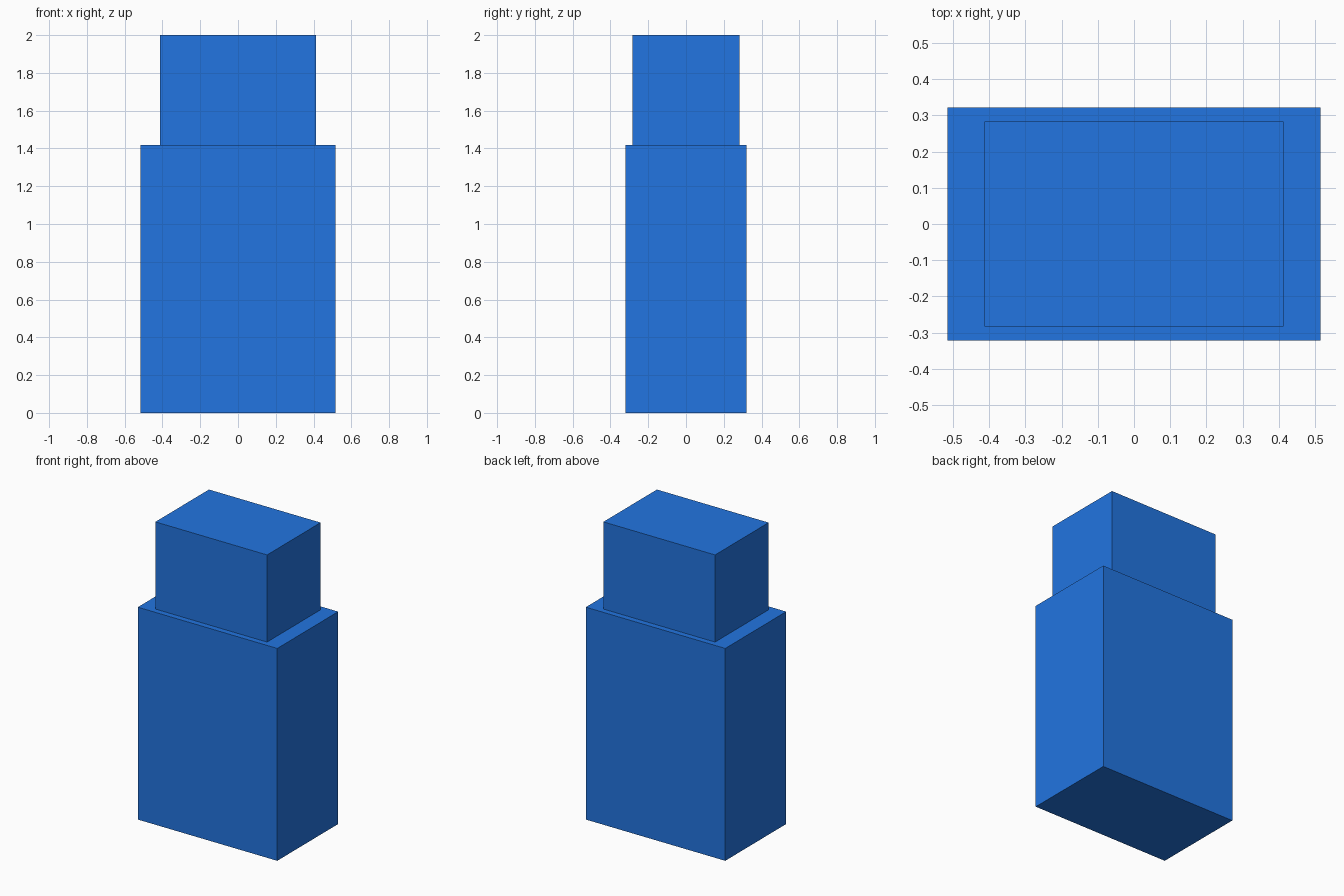
import bpy

if "Cube" in bpy.data.objects:
    bpy.data.objects.remove(bpy.data.objects["Cube"])

blue = bpy.data.materials.new("blue")
blue.diffuse_color = (0.016, 0.178, 0.75, 1.0)
blue.use_nodes = True
blue.node_tree.nodes["Principled BSDF"].inputs["Base Color"].default_value = blue.diffuse_color


def block(name, width, depth, bottom, top):
    bpy.ops.mesh.primitive_cube_add(size=1, location=(0, 0, (bottom + top) / 2))
    obj = bpy.context.object
    obj.name = name
    obj.scale = (width, depth, top - bottom)
    bpy.ops.object.transform_apply(location=False, rotation=False, scale=True)
    obj.data.materials.append(blue)
    return obj


# Wide lower body
block("body", 1.03, 0.643, 0.0, 1.418)

# Narrower cap standing on the body
block("cap", 0.825, 0.565, 1.418, 2.0)
